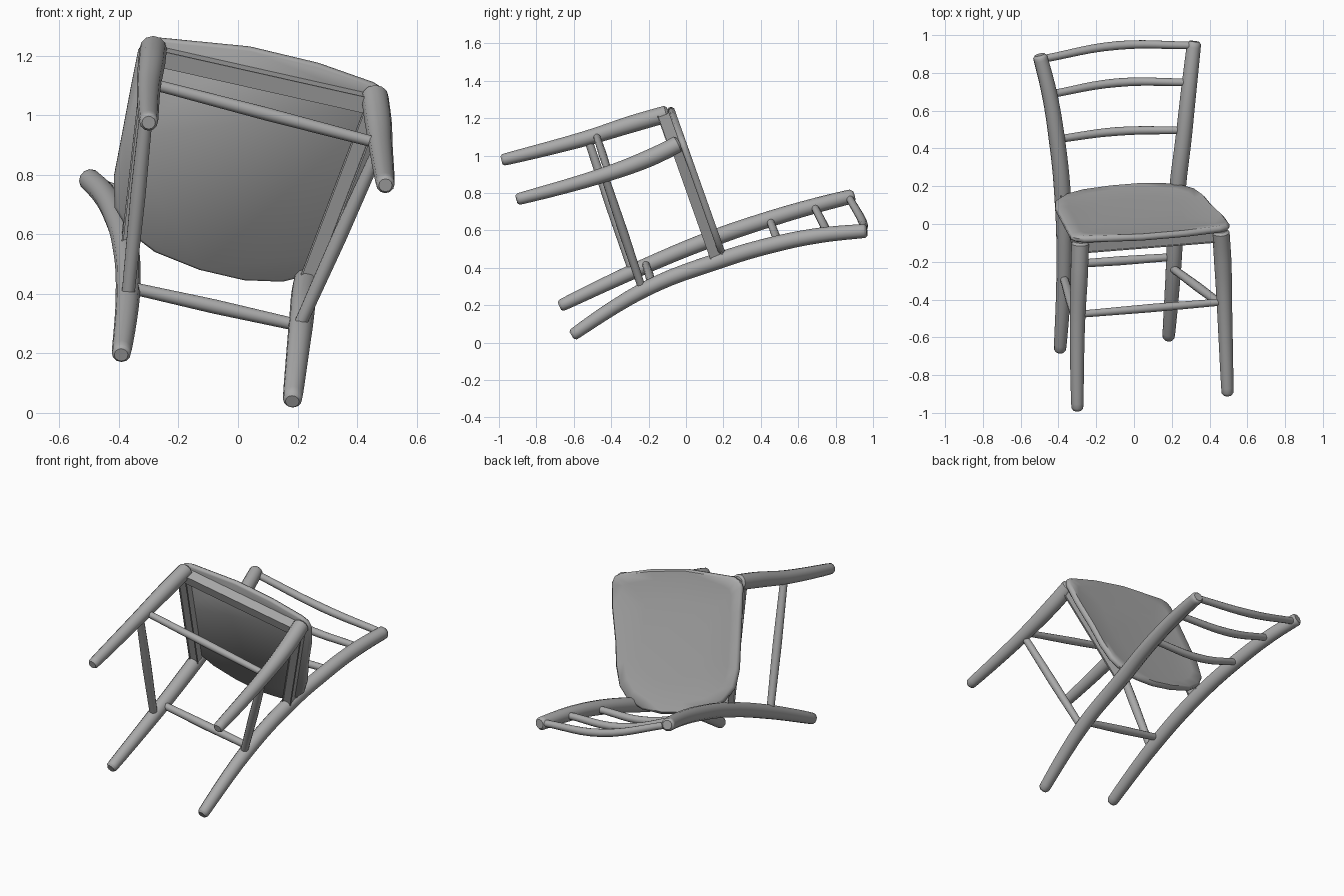
import bpy, bmesh, math
from mathutils import Vector, Matrix

if "Cube" in bpy.data.objects:
    bpy.data.objects.remove(bpy.data.objects["Cube"])

wood = bpy.data.materials.new("grey_wood")
wood.diffuse_color = (0.40, 0.40, 0.40, 1)
wood.use_nodes = True
wood.node_tree.nodes["Principled BSDF"].inputs["Base Color"].default_value = wood.diffuse_color

# The chair lies tipped back; this is the seat's upward normal
UP = Vector((0, 0.942, 0.335)).normalized()


def finish(ob, angle=40):
    ob.data.materials.clear()
    ob.data.materials.append(wood)
    bpy.ops.object.select_all(action='DESELECT')
    bpy.context.view_layer.objects.active = ob
    ob.select_set(True)
    bpy.ops.object.shade_smooth_by_angle(angle=math.radians(angle))


def rod(name, pts, round_ends=True):
    """Smooth round bar through (x, y, z, radius) points."""
    pts = [(Vector(p[:3]), p[3]) for p in pts]
    if round_ends:
        for end, nxt in ((0, 1), (-1, -2)):
            p, r = pts[end]
            d = (p - pts[nxt][0]).normalized()
            tip = (p + d * 0.012, r * 0.72)
            pts = [tip] + pts if end == 0 else pts + [tip]
    cu = bpy.data.curves.new(name, 'CURVE')
    cu.dimensions = '3D'
    cu.bevel_depth = 1.0
    cu.bevel_resolution = 4
    cu.resolution_u = 6
    cu.use_fill_caps = True
    sp = cu.splines.new('BEZIER')
    sp.bezier_points.add(len(pts) - 1)
    for b, (p, r) in zip(sp.bezier_points, pts):
        b.co, b.radius = p, r
        b.handle_left_type = b.handle_right_type = 'AUTO'
    ob = bpy.data.objects.new(name, cu)
    bpy.context.collection.objects.link(ob)
    bpy.ops.object.select_all(action='DESELECT')
    bpy.context.view_layer.objects.active = ob
    ob.select_set(True)
    bpy.ops.object.convert(target='MESH')
    finish(bpy.context.view_layer.objects.active)


def rail(name, a, b, height, width):
    """Squared apron rail between two points, upright to the seat."""
    a, b = Vector(a), Vector(b)
    along = (b - a).normalized()
    side = along.cross(UP).normalized()
    up = side.cross(along)
    bm = bmesh.new()
    bmesh.ops.create_cube(bm, size=1)
    m = Matrix((along * (b - a).length, side * width, up * height)).transposed().to_4x4()
    m.translation = (a + b) / 2
    bm.transform(m)
    bmesh.ops.bevel(bm, geom=bm.edges[:], offset=0.006, segments=2, affect='EDGES')
    me = bpy.data.meshes.new(name)
    bm.to_mesh(me)
    bm.free()
    ob = bpy.data.objects.new(name, me)
    bpy.context.collection.objects.link(ob)
    finish(ob)


def seat_point(x, z, drop=0.0):
    """Point on the seat's top plane, lowered by drop."""
    return Vector((x, 0.215 - 0.355 * (z - 0.47), z)) - UP * drop


# Front legs
rod("front_leg_left", [(-0.30, -0.975, 0.978, 0.031), (-0.30, -0.55, 1.088, 0.040),
                       (-0.29, -0.27, 1.175, 0.046), (-0.285, -0.105, 1.222, 0.046)])
rod("front_leg_right", [(0.495, -0.895, 0.768, 0.031), (0.48, -0.46, 0.89, 0.040),
                        (0.47, -0.20, 0.985, 0.046), (0.46, -0.045, 1.06, 0.046)])

# Rear legs running up into the back posts
rod("rear_post_left", [(-0.392, -0.665, 0.20, 0.032), (-0.37, -0.25, 0.395, 0.041),
                       (-0.378, 0.15, 0.56, 0.044), (-0.41, 0.46, 0.665, 0.043),
                       (-0.45, 0.70, 0.735, 0.041), (-0.497, 0.885, 0.782, 0.038)])
rod("rear_post_right", [(0.183, -0.60, 0.045, 0.032), (0.21, -0.22, 0.285, 0.041),
                        (0.23, 0.18, 0.44, 0.044), (0.262, 0.45, 0.52, 0.043),
                        (0.29, 0.71, 0.573, 0.041), (0.318, 0.955, 0.597, 0.037)])

# Stretchers between the legs
for name, a, b, r in (
        ("front_stretcher", (-0.29, -0.478, 1.105), (0.475, -0.412, 0.905), 0.022),
        ("rear_stretcher", (-0.36, -0.215, 0.42), (0.20, -0.175, 0.295), 0.024),
        ("side_stretcher_left", (-0.30, -0.525, 1.09), (-0.37, -0.29, 0.39), 0.026),
        ("side_stretcher_right", (0.475, -0.435, 0.89), (0.205, -0.235, 0.29), 0.025)):
    mid = [(p + q) / 2 for p, q in zip(a, b)]
    rod(name, [(*a, r * 0.85), (*mid, r), (*b, r * 0.85)], False)

# Bowed slats of the backrest
for i, (a, m, b) in enumerate((
        ((-0.41, 0.448, 0.655), (-0.09, 0.49, 0.545), (0.262, 0.497, 0.53)),
        ((-0.45, 0.685, 0.73), (-0.09, 0.748, 0.605), (0.29, 0.75, 0.58)),
        ((-0.49, 0.872, 0.775), (-0.09, 0.945, 0.645), (0.315, 0.945, 0.60)))):
    rod("back_slat_%d" % (i + 1), [(*a, 0.020), (*m, 0.023), (*b, 0.020)], False)

# Seat panel: rounded outline in (x, z), laid on the seat plane
outline = [(-0.335, 1.225), (-0.31, 1.255), (-0.265, 1.265), (0.04, 1.235), (0.27, 1.18),
           (0.455, 1.115), (0.495, 1.09), (0.505, 1.05), (0.475, 0.93), (0.41, 0.76),
           (0.372, 0.63), (0.325, 0.535), (0.25, 0.475), (0.15, 0.45), (0.02, 0.455),
           (-0.13, 0.49), (-0.28, 0.55), (-0.365, 0.615), (-0.415, 0.70), (-0.417, 0.80),
           (-0.39, 0.94), (-0.36, 1.10)]
bm = bmesh.new()
# rings: sunken middle, top edge, rounded rim, underside
rings = []
cx, cz = 0.04, 0.85
for scale, drop in ((0.55, 0.012), (0.85, 0.006), (0.97, 0.0), (1.0, 0.012),
                    (1.0, 0.028), (0.98, 0.036)):
    rings.append([bm.verts.new(seat_point(cx + (x - cx) * scale, cz + (z - cz) * scale, drop))
                  for x, z in outline])
n = len(outline)
for lo, hi in zip(rings, rings[1:]):
    for i in range(n):
        j = (i + 1) % n
        bm.faces.new((lo[i], lo[j], hi[j], hi[i]))
bm.faces.new(rings[0])
bm.faces.new(rings[-1])
bmesh.ops.recalc_face_normals(bm, faces=bm.faces[:])
me = bpy.data.meshes.new("seat")
bm.to_mesh(me)
bm.free()
seat = bpy.data.objects.new("seat", me)
bpy.context.collection.objects.link(seat)
finish(seat, 50)

# Apron rails under the seat
rail("front_apron", seat_point(-0.28, 1.225, 0.062), seat_point(0.455, 1.06, 0.062), 0.075, 0.045)
rail("side_apron_left", seat_point(-0.295, 1.20, 0.052), seat_point(-0.365, 0.58, 0.052), 0.06, 0.045)
rail("side_apron_right", seat_point(0.45, 1.04, 0.052), seat_point(0.24, 0.49, 0.052), 0.06, 0.045)
